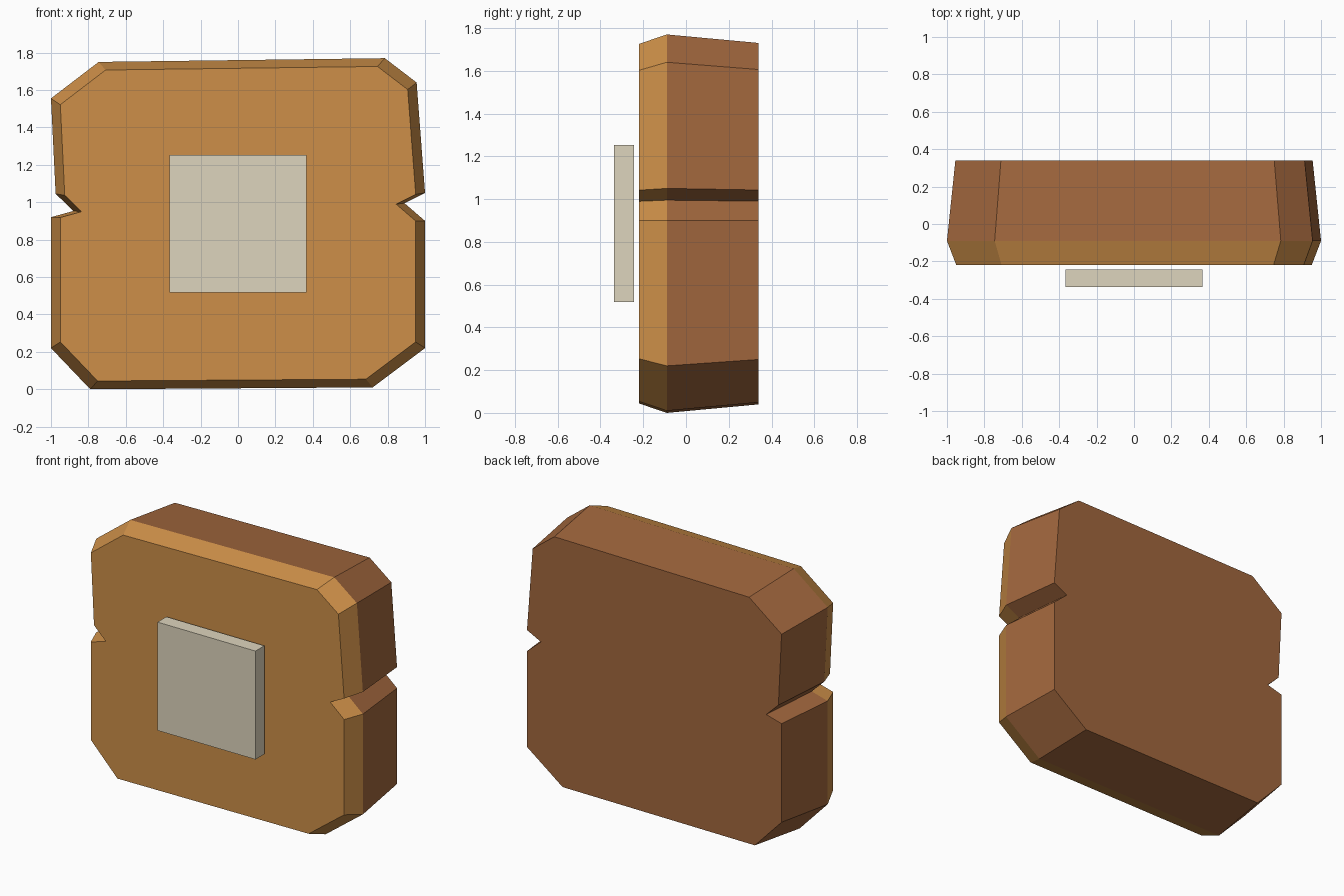
import bpy
import bmesh

cube = bpy.data.objects.get("Cube")
if cube:
    bpy.data.objects.remove(cube, do_unlink=True)


def make_material(name, color):
    mat = bpy.data.materials.new(name)
    mat.use_nodes = True
    mat.diffuse_color = (*color, 1)
    mat.node_tree.nodes["Principled BSDF"].inputs["Base Color"].default_value = (*color, 1)
    return mat


def finish(name, bm, mats):
    bmesh.ops.recalc_face_normals(bm, faces=bm.faces)
    mesh = bpy.data.meshes.new(name)
    bm.to_mesh(mesh)
    bm.free()
    for mat in mats:
        mesh.materials.append(mat)
    obj = bpy.data.objects.new(name, mesh)
    bpy.context.collection.objects.link(obj)
    return obj


tan = make_material("tan front", (0.61, 0.275, 0.065))
brown = make_material("brown body", (0.361, 0.136, 0.047))
cream = make_material("cream plate", (0.73, 0.665, 0.509))

# Uneven chipped outline (x, z), with a notch in each side
outline = [(-0.79, 0), (0.72, 0.01), (1, 0.22), (1, 0.9), (0.89, 0.995),
           (1, 1.05), (0.955, 1.64), (0.785, 1.77), (-0.745, 1.75), (-1, 1.555),
           (-0.975, 1.045), (-0.88, 0.953), (-1, 0.92), (-1, 0.22)]
MID_Z = 0.885

# Slab: the outline tapers towards the front and the back
bm = bmesh.new()
rings = [[bm.verts.new((x * s, y, MID_Z + (z - MID_Z) * s)) for x, z in outline]
         for y, s in ((-0.22, 0.95), (-0.09, 1), (0.34, 0.955))]
bm.faces.new(rings[0])
bm.faces.new(rings[2])
for a, b in zip(rings, rings[1:]):
    for i in range(len(outline)):
        j = (i + 1) % len(outline)
        bm.faces.new((a[i], a[j], b[j], b[i]))

# Front face and bevel are tan, the rest brown
for face in bm.faces:
    face.material_index = 0 if face.calc_center_median().y < -0.1 else 1
finish("slab", bm, [tan, brown])

# Square plate floating just in front
bm = bmesh.new()
bmesh.ops.create_cube(bm, size=1)
bmesh.ops.scale(bm, vec=(0.735, 0.095, 0.735), verts=bm.verts)
bmesh.ops.translate(bm, vec=(0, -0.29, MID_Z), verts=bm.verts)
finish("front_plate", bm, [cream])
